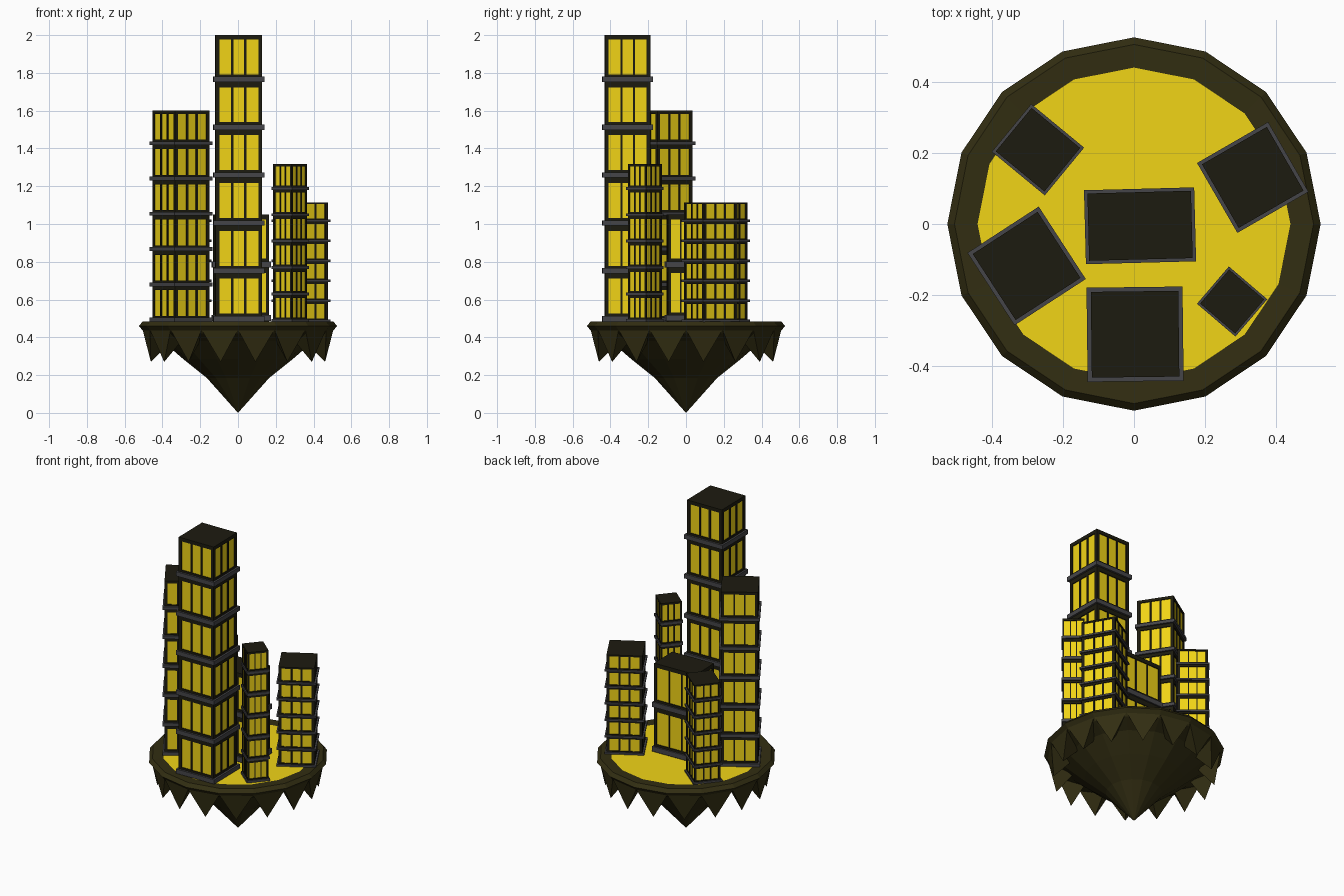
import bpy, bmesh
from math import cos, sin, pi, radians
from mathutils import Matrix, Vector

if "Cube" in bpy.data.objects:
    bpy.data.objects.remove(bpy.data.objects["Cube"])


def material(name, rgb):
    m = bpy.data.materials.new(name)
    m.diffuse_color = (*rgb, 1)
    m.use_nodes = True
    m.node_tree.nodes["Principled BSDF"].inputs["Base Color"].default_value = m.diffuse_color
    return m


YELLOW = material("yellow", (0.88, 0.66, 0.008))
ROCK = material("dark_rock", (0.032, 0.027, 0.006))
DARK = material("near_black", (0.012, 0.011, 0.005))
GREY = material("ledge_grey", (0.06, 0.06, 0.065))
GROUND = 0.48
SIDES = 16


def finish(bm, name, mat, matrix=Matrix()):
    bmesh.ops.recalc_face_normals(bm, faces=bm.faces)
    me = bpy.data.meshes.new(name)
    bm.to_mesh(me)
    bm.free()
    me.materials.append(mat)
    ob = bpy.data.objects.new(name, me)
    ob.matrix_world = matrix
    bpy.context.collection.objects.link(ob)
    return ob


def box(bm, x0, x1, y0, y1, z0, z1):
    m = Matrix.Translation(((x0 + x1) / 2, (y0 + y1) / 2, (z0 + z1) / 2))
    m = m @ Matrix.Diagonal((x1 - x0, y1 - y0, z1 - z0, 1))
    bmesh.ops.create_cube(bm, size=1, matrix=m)


def polar(r, step, z):
    a = 2 * pi * step / SIDES
    return Vector((r * cos(a), r * sin(a), z))


def lathe(bm, profile):
    rings = [[bm.verts.new(polar(r, i, z)) for i in range(SIDES)] for r, z in profile]
    for a, b in zip(rings, rings[1:]):
        for i in range(SIDES):
            j = (i + 1) % SIDES
            bm.faces.new((a[i], a[j], b[j], b[i]))
    return rings


# Floating rock: rim and underside down to a point
bm = bmesh.new()
rings = lathe(bm, [(0.44, GROUND), (0.505, GROUND + 0.003), (0.525, 0.46),
                   (0.49, 0.42), (0.40, 0.38), (0.29, 0.285), (0.165, 0.185)])
tip = bm.verts.new((0, 0, 0))
for i in range(SIDES):
    bm.faces.new((rings[-1][i], rings[-1][(i + 1) % SIDES], tip))
finish(bm, "island_rock", ROCK)

# Ring of hanging spikes under the rim
bm = bmesh.new()
for i in range(SIDES):
    a, b, c, d = (bm.verts.new(p) for p in (
        polar(0.505, i, 0.44), polar(0.505, i + 1, 0.44),
        polar(0.34, i + 0.5, 0.40), polar(0.47, i + 0.5, 0.27)))
    for f in ((a, b, c), (a, b, d), (b, c, d), (c, a, d)):
        bm.faces.new(f)
finish(bm, "rock_spikes", ROCK)

# Yellow ground disc
bm = bmesh.new()
bm.faces.new([bm.verts.new(polar(0.44, i, GROUND)) for i in range(SIDES)])
finish(bm, "ground_disc", YELLOW)


def building(name, x, y, w, d, angle, top, floors, panes=3):
    """w and d include the ledges; body and glass step inwards."""
    place = Matrix.Translation((x, y, GROUND)) @ Matrix.Rotation(radians(angle), 4, 'Z')
    height = top - GROUND
    h = height / floors
    hx, hy = w / 2, d / 2
    lip = 0.045 * min(w, d)
    bx, by = hx - lip, hy - lip
    inset = 0.006
    gx, gy = bx - inset, by - inset

    # glowing glass core
    bm = bmesh.new()
    box(bm, -gx, gx, -gy, gy, 0, height - 0.01)
    finish(bm, name + "_windows", YELLOW, place)

    # dark slabs between floors, plus corner posts
    bm = bmesh.new()
    for k in range(floors):
        z = k * h
        box(bm, -bx, bx, -by, by, z, z + 0.18 * h)
        box(bm, -bx, bx, -by, by, z + 0.91 * h, z + h)
    post = 0.075 * min(w, d)
    for sx in (-1, 1):
        for sy in (-1, 1):
            xs = sorted((sx * bx, sx * (bx - post)))
            ys = sorted((sy * by, sy * (by - post)))
            box(bm, *xs, *ys, 0, height)
    # thin bars between panes on all four walls
    bar = 0.022 * min(w, d)
    for i in range(1, panes):
        t = 2 * i / panes - 1
        cx, cy = t * (bx - post), t * (by - post)
        for s in (-1, 1):
            ys = sorted((s * (by - 0.001), s * (gy - 0.002)))
            box(bm, cx - bar, cx + bar, *ys, 0, height - 0.005)
            xs = sorted((s * (bx - 0.001), s * (gx - 0.002)))
            box(bm, *xs, cy - bar, cy + bar, 0, height - 0.005)
    finish(bm, name + "_frame", DARK, place)

    # projecting grey ledges
    bm = bmesh.new()
    for k in range(floors):
        box(bm, -hx, hx, -hy, hy, k * h + 0.02 * h, k * h + 0.13 * h)
    finish(bm, name + "_ledges", GREY, place)


# Six buildings: centre, footprint, turn, top height, floors
building("tall_tower", 0.003, -0.31, 0.27, 0.265, 0.7, 2.0, 6)
building("left_tower", -0.302, -0.118, 0.239, 0.243, 33, 1.6, 6)
building("centre_block", 0.017, -0.005, 0.31, 0.208, 1.5, 1.05, 2)
building("right_block", 0.334, 0.131, 0.231, 0.227, 30, 1.115, 6)
building("slim_tower", 0.276, -0.218, 0.138, 0.142, 49.5, 1.318, 6)
building("back_left_block", -0.27, 0.209, 0.174, 0.193, 50.5, 1.115, 6)
